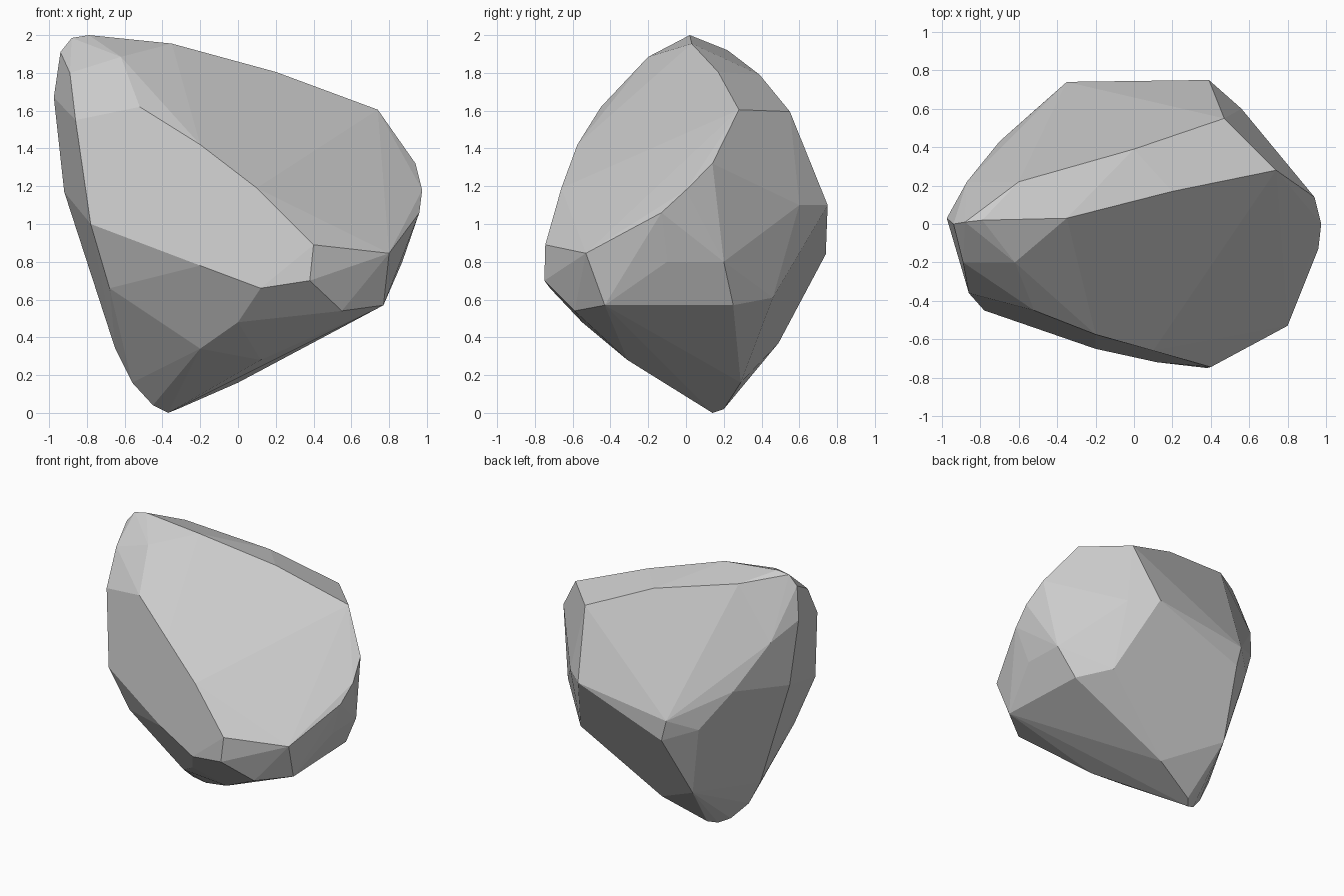
import bpy, bmesh, math

# Corner points of the boulder, grouped by region
crown = [(-.79, .02, 2), (-.88, .01, 1.985), (-.94, 0, 1.91), (-.975, .03, 1.67),
         (-.35, .03, 1.955), (.20, .17, 1.805), (.74, .28, 1.605), (-.62, -.20, 1.885)]
rear = [(-.60, .22, 1.92), (0, .39, 1.79), (.47, .55, 1.595),
        (.39, .75, 1.10), (-.35, .74, 1.0), (-.31, .74, .84), (-.52, .59, .92),
        (-.70, .43, 1.20), (-.87, .22, 1.54), (.56, .60, 1.10)]
right = [(.975, 0, 1.18), (.94, .14, 1.32), (.96, -.13, 1.06), (.80, -.53, .845),
         (.77, -.43, .57), (.87, -.10, .80), (.86, .20, .80),
         (.74, .25, .57), (.57, .46, .61)]
front = [(.40, -.745, .89), (.38, -.75, .70), (.12, -.72, .66), (-.20, -.65, .78),
         (-.78, -.45, 1.0), (-.86, -.36, 1.55), (-.52, -.45, 1.62),
         (-.20, -.575, 1.42), (.10, -.66, 1.19), (-.89, -.20, 1.80),
         (0, -.55, .48), (-.68, -.34, .66)]
base = [(-.20, -.37, .34), (.12, -.31, .28), (.55, -.59, .54), (-.37, .14, 0),
        (-.45, .10, .04), (-.32, .20, .02), (0, .29, .16), (-.40, .49, .37),
        (-.56, .04, .16), (-.65, .03, .34), (-.92, .06, 1.17)]

# Wrap the corners in a convex skin
bm = bmesh.new()
for region in (crown, rear, right, front, base):
    for p in region:
        bm.verts.new(p)
bmesh.ops.convex_hull(bm, input=bm.verts[:])
loose = [v for v in bm.verts if not v.link_faces]
bmesh.ops.delete(bm, geom=loose, context='VERTS')

# Merge almost coplanar triangles into broad facets
bmesh.ops.dissolve_limit(bm, angle_limit=math.radians(3),
                         verts=bm.verts[:], edges=bm.edges[:])
bmesh.ops.recalc_face_normals(bm, faces=bm.faces[:])

mesh = bpy.data.meshes.new("boulder")
bm.to_mesh(mesh)
bm.free()
boulder = bpy.data.objects.new("boulder", mesh)
bpy.context.collection.objects.link(boulder)
